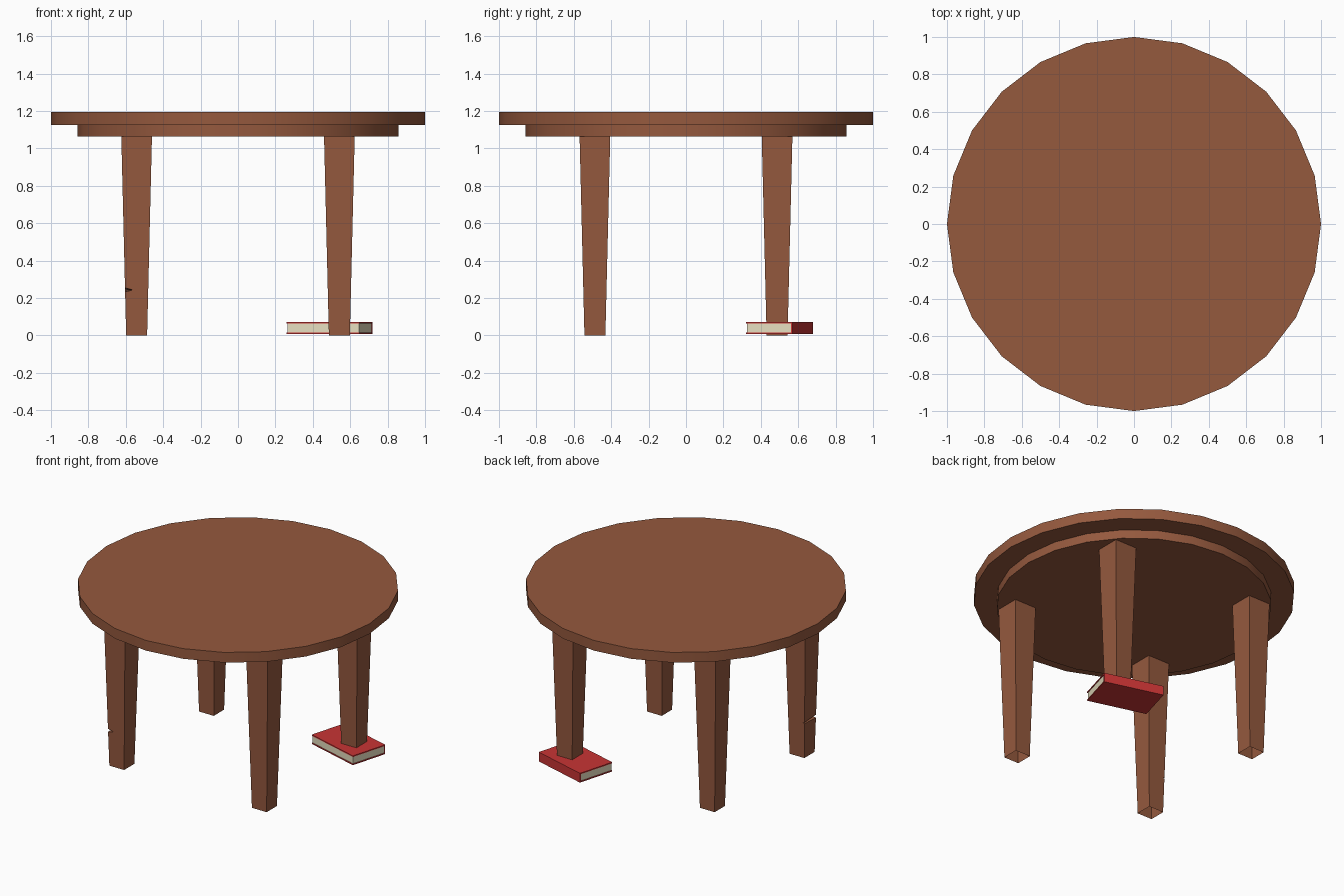
import bpy, bmesh, math
from mathutils import Matrix, Vector

if "Cube" in bpy.data.objects:
    bpy.data.objects.remove(bpy.data.objects["Cube"])


def material(name, rgb):
    m = bpy.data.materials.new(name)
    m.diffuse_color = (*rgb, 1)
    m.use_nodes = True
    m.node_tree.nodes["Principled BSDF"].inputs["Base Color"].default_value = m.diffuse_color
    return m


wood = material("wood", (0.30, 0.10, 0.048))
red = material("red_cover", (0.58, 0.035, 0.035))
paper = material("paper", (0.79, 0.73, 0.52))


def add_object(name, bm, mat):
    bmesh.ops.recalc_face_normals(bm, faces=bm.faces)
    me = bpy.data.meshes.new(name)
    bm.to_mesh(me)
    bm.free()
    ob = bpy.data.objects.new(name, me)
    bpy.context.collection.objects.link(ob)
    if mat:
        me.materials.append(mat)
    return ob


def activate(ob):
    bpy.ops.object.select_all(action='DESELECT')
    ob.select_set(True)
    bpy.context.view_layer.objects.active = ob


def disc(name, radius, z0, z1):
    bpy.ops.mesh.primitive_cylinder_add(vertices=24, radius=radius, depth=z1 - z0,
                                        location=(0, 0, (z0 + z1) / 2))
    ob = bpy.context.object
    ob.name = name
    ob.data.materials.append(wood)
    bpy.ops.object.shade_smooth_by_angle(angle=math.radians(30))
    return ob


# Round top and the smaller disc under it
TOP, APRON = 1.125, 1.065
disc("table_top", 1.0, TOP, 1.195)
disc("apron", 0.858, APRON, TOP)


# Tapered square legs
LEG_X, LEG_Y = 0.542, 0.487


def half_width(z):
    return 0.056 + 0.026 * z / APRON


def leg(name, sx, sy, z0=0.0):
    bm = bmesh.new()
    bmesh.ops.create_cube(bm, size=2)
    for v in bm.verts:
        z = APRON if v.co.z > 0 else z0
        h = half_width(z)
        v.co = (sx * LEG_X + v.co.x * h, sy * LEG_Y + v.co.y * h, z)
    return add_object(name, bm, wood)


def open_ends(ob, z0):
    bm = bmesh.new()
    bm.from_mesh(ob.data)
    ends = [f for f in bm.faces
            if all(abs(v.co.z - z0) < 1e-3 for v in f.verts)
            or all(abs(v.co.z - APRON) < 1e-3 for v in f.verts)]
    bmesh.ops.delete(bm, geom=ends, context='FACES')
    bm.to_mesh(ob.data)
    bm.free()


BOOK_BOTTOM, BOOK_TOP = 0.007, 0.071
chipped = leg("front_left_leg", -1, -1)
legs = [(chipped, 0.0),
        (leg("front_right_leg", 1, -1), 0.0),
        (leg("back_left_leg", -1, 1), 0.0),
        (leg("back_right_leg", 1, 1, BOOK_TOP), BOOK_TOP)]

# Wedge-shaped chip in the outer side of the front left leg
bm = bmesh.new()
rings = []
for y, tip in ((-0.58, -0.556), (-0.40, -0.598)):
    rings.append([bm.verts.new(p) for p in
                  ((tip, y, 0.243), (-0.66, y, 0.268), (-0.66, y, 0.218))])
a, b = rings
bm.faces.new(a)
bm.faces.new(b)
for i in range(3):
    j = (i + 1) % 3
    bm.faces.new((a[i], a[j], b[j], b[i]))
cutter = add_object("chip_cutter", bm, None)
cutter.hide_render = True
mod = chipped.modifiers.new("chip", 'BOOLEAN')
mod.operation = 'DIFFERENCE'
mod.object = cutter
mod.solver = 'EXACT'
activate(chipped)
bpy.ops.object.modifier_apply(modifier="chip")
bpy.data.objects.remove(cutter, do_unlink=True)

for ob, z0 in legs:
    open_ends(ob, z0)

# Turned book under the back right leg
BOOK = Matrix.Translation((0.49, 0.50, 0)) @ Matrix.Rotation(math.atan2(-0.11, 0.39), 4, 'Z')
L, W, T = 0.405, 0.26, 0.008


def book_box(name, x0, x1, y0, y1, z0, z1, mat):
    bm = bmesh.new()
    bmesh.ops.create_cube(bm, size=1)
    size = Vector((x1 - x0, y1 - y0, z1 - z0))
    mid = Vector((x0 + x1, y0 + y1, z0 + z1)) / 2
    bm.transform(BOOK @ Matrix.Translation(mid) @ Matrix.Diagonal((*size, 1)))
    return add_object(name, bm, mat)


x, y = L / 2, W / 2
book_box("book_bottom_cover", -x, x, -y, y, BOOK_BOTTOM, BOOK_BOTTOM + T, red)
book_box("book_top_cover", -x, x, -y, y, BOOK_TOP - T, BOOK_TOP, red)
book_box("book_spine", -x, x, y - T, y, BOOK_BOTTOM + T, BOOK_TOP - T, red)
book_box("book_pages", -x + 0.004, x - 0.004, -y + 0.004, y - T,
         BOOK_BOTTOM + T, BOOK_TOP - T, paper)
